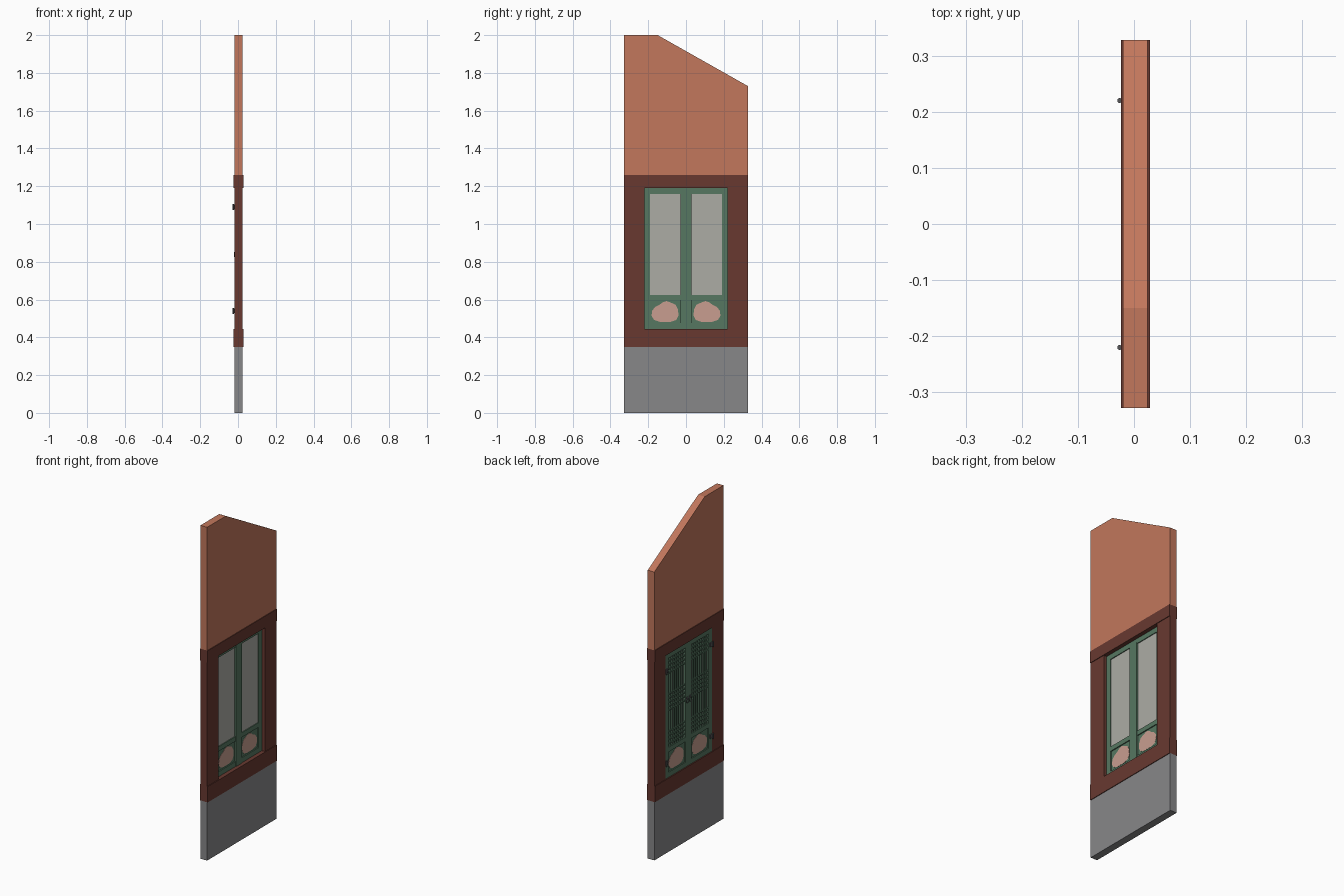
import bpy, bmesh, math

if "Cube" in bpy.data.objects:
    bpy.data.objects.remove(bpy.data.objects["Cube"])

def material(name, srgb):
    m = bpy.data.materials.new(name)
    lin = [((c / 255 + 0.055) / 1.055) ** 2.4 for c in srgb]
    m.diffuse_color = (*lin, 1)
    m.use_nodes = True
    m.node_tree.nodes["Principled BSDF"].inputs["Base Color"].default_value = m.diffuse_color
    return m

CLAY = material("clay_plaster", (194, 119, 92))
STONE = material("grey_stone", (135, 135, 137))
BROWN = material("dark_brown_wood", (104, 57, 48))
GREEN = material("green_paint", (86, 119, 97))
PAPER = material("window_paper", (172, 172, 165))
PINK = material("pink_ornament", (200, 158, 144))
METAL = material("dark_metal", (85, 85, 87))

def finish(name, bm, mat):
    bmesh.ops.recalc_face_normals(bm, faces=bm.faces)
    me = bpy.data.meshes.new(name)
    bm.to_mesh(me)
    bm.free()
    me.materials.append(mat)
    ob = bpy.data.objects.new(name, me)
    bpy.context.collection.objects.link(ob)
    return ob

def prism(name, yz, x0, x1, mat):
    """Extrude a (y, z) outline through the wall thickness."""
    bm = bmesh.new()
    f = bm.faces.new([bm.verts.new((x0, y, z)) for y, z in yz])
    r = bmesh.ops.extrude_face_region(bm, geom=[f])
    vs = [g for g in r["geom"] if isinstance(g, bmesh.types.BMVert)]
    bmesh.ops.translate(bm, verts=vs, vec=(x1 - x0, 0, 0))
    return finish(name, bm, mat)

def box(name, x0, x1, y0, y1, z0, z1, mat):
    return prism(name, [(y0, z0), (y1, z0), (y1, z1), (y0, z1)], x0, x1, mat)

W = 0.328                 # half length of the wall
X0, X1 = -0.0195, 0.0245  # wall faces
S0, S1 = -0.0235, 0.0285  # projecting beam faces
F0, F1 = -0.017, 0.004    # window frame faces

# Wall: stone base, timber surround, plaster gable
box("stone_base", X0, X1, -W, W, 0, 0.35, STONE)
box("sill_beam", S0, S1, -W, W, 0.35, 0.445, BROWN)
box("lintel_beam", S0, S1, -W, W, 1.19, 1.26, BROWN)
prism("gable_wall", [(-W, 1.26), (W, 1.26), (W, 1.73), (-0.15, 2), (-W, 2)], X0, X1, CLAY)

# Centre strip with pointed head, on the inner side
prism("centre_strip", [(-0.03, 0.445), (0.03, 0.445), (0.03, 1.165), (0, 1.188), (-0.03, 1.165)],
      F1 - 0.002, F1 + 0.003, GREEN)

# Cloud shaped ornament outline (offset from leaf centre, height)
cloud = [(-0.07, 0.515), (-0.058, 0.492), (-0.03, 0.482), (0.03, 0.482), (0.06, 0.492),
         (0.072, 0.515), (0.07, 0.54), (0.052, 0.562), (0.03, 0.572), (0.015, 0.585),
         (-0.008, 0.592), (-0.03, 0.584), (-0.055, 0.572), (-0.068, 0.548)]

for s, side in ((-1, "left"), (1, "right")):
    def part(name, x0, x1, a, b, z0, z1, mat):
        return box(f"{side}_{name}", x0, x1, min(s * a, s * b), max(s * a, s * b), z0, z1, mat)

    part("jamb", X0, X1, 0.22, W, 0.445, 1.19, BROWN)

    # Shutter leaf frame
    part("outer_stile", F0, F1, 0.19, 0.22, 0.445, 1.19, GREEN)
    part("inner_stile", F0, F1, 0.001, 0.03, 0.445, 1.19, GREEN)
    part("top_rail", F0, F1, 0.03, 0.19, 1.16, 1.19, GREEN)
    part("middle_rail", F0, F1, 0.03, 0.19, 0.597, 0.625, GREEN)
    part("bottom_rail", F0, F1, 0.03, 0.19, 0.445, 0.475, GREEN)
    part("lower_panel", -0.011, -0.002, 0.03, 0.19, 0.475, 0.597, GREEN)
    part("paper", -0.006, -0.001, 0.03, 0.19, 0.625, 1.16, PAPER)

    # Ornament shows on both faces of the lower panel
    prism(f"{side}_ornament", [(s * (0.11 + a), z) for a, z in cloud], -0.012, -0.001, PINK)

    # Lattice on the outer side: upright bars and three groups of cross bars
    for i in range(7):
        y = 0.03 + 0.02 * (i + 1)
        part(f"lattice_upright_{i}", -0.014, -0.006, y - 0.0035, y + 0.0035, 0.625, 1.16, GREEN)
    heights = [0.645 + 0.024 * i for i in range(4)]
    heights += [0.8925 + 0.024 * (i - 2) for i in range(5)]
    heights += [1.14 - 0.024 * i for i in range(4)]
    for i, z in enumerate(heights):
        part(f"lattice_cross_{i}", -0.015, -0.006, 0.03, 0.19, z - 0.0035, z + 0.0035, GREEN)

    # Hinges
    for z in (0.54, 1.09):
        bm = bmesh.new()
        bmesh.ops.create_cone(bm, cap_ends=True, segments=10, radius1=0.0045, radius2=0.0045, depth=0.032)
        bmesh.ops.translate(bm, verts=bm.verts, vec=(-0.0255, s * 0.22, z))
        finish(f"{side}_hinge_pin", bm, METAL)
        part("hinge_leaf", -0.0225, -0.016, 0.2, 0.222, z - 0.012, z + 0.012, METAL)

    # Ring pull and its plate
    part("pull_plate", -0.0185, -0.016, 0.006, 0.022, 0.845, 0.861, METAL)
    bpy.ops.mesh.primitive_torus_add(major_radius=0.012, minor_radius=0.002, major_segments=16,
                                     minor_segments=6, location=(-0.0205, s * 0.014, 0.838),
                                     rotation=(0, math.pi / 2, 0))
    ring = bpy.context.object
    ring.name = f"{side}_ring_pull"
    ring.data.materials.append(METAL)
